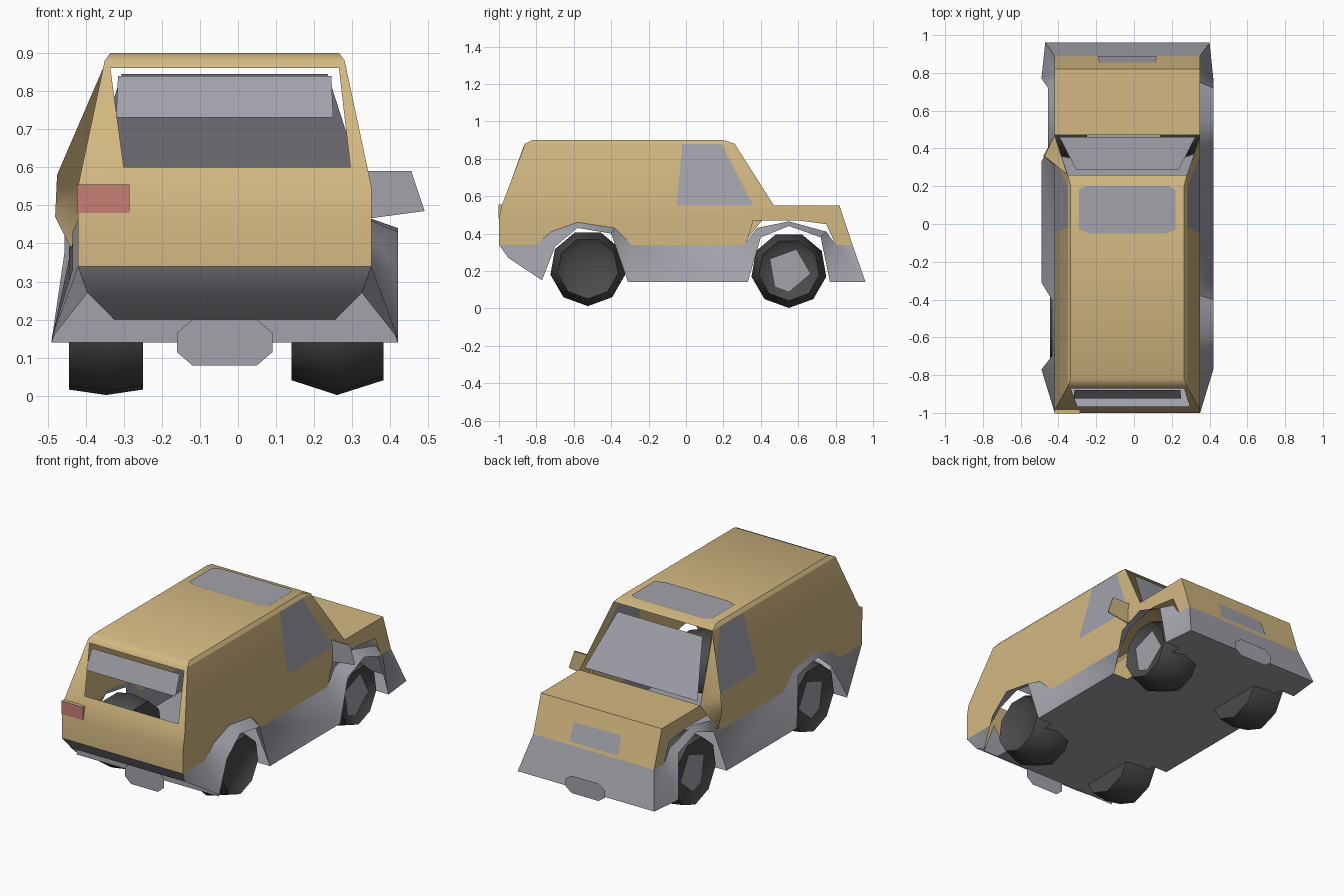
import bpy, bmesh, math
from mathutils import Vector

if "Cube" in bpy.data.objects:
    bpy.data.objects.remove(bpy.data.objects["Cube"], do_unlink=True)


def material(name, colour):
    mat = bpy.data.materials.new(name)
    mat.use_nodes = True
    mat.diffuse_color = (*colour, 1)
    mat.node_tree.nodes["Principled BSDF"].inputs["Base Color"].default_value = (*colour, 1)
    return mat


gold = material("tan gold paint", (.65, .48, .22))
grey = material("blue grey trim", (.36, .36, .405))
dark = material("dark rubber", (.07, .07, .07))
red = material("tail light red", (.59, .21, .18))

MID = -.035            # centre line of the body
HALF = .385            # half width at the belt line
ROOF = .315            # half width at the roof
FLARE = .455           # half width at the sills
SIDES = (1, -1)


def shell(name, polygons, mat):
    """Make an object from polygons given as lists of corner points."""
    bm = bmesh.new()
    for polygon in polygons:
        bm.faces.new([bm.verts.new(p) for p in polygon])
    bmesh.ops.remove_doubles(bm, verts=bm.verts, dist=.001)
    bmesh.ops.recalc_face_normals(bm, faces=bm.faces)
    mesh = bpy.data.meshes.new(name)
    bm.to_mesh(mesh)
    bm.free()
    mesh.materials.append(mat)
    obj = bpy.data.objects.new(name, mesh)
    bpy.context.collection.objects.link(obj)
    bpy.ops.object.select_all(action="DESELECT")
    obj.select_set(True)
    bpy.context.view_layer.objects.active = obj
    bpy.ops.object.shade_smooth_by_angle(angle=math.radians(45))


def across(section):
    """Bridge a centred section of (half width, y, z) from side to side."""
    return [[(MID - a[0], *a[1:]), (MID + a[0], *a[1:]),
             (MID + b[0], *b[1:]), (MID - b[0], *b[1:])]
            for a, b in zip(section, section[1:])]


def on_side(side, half, outline):
    return [(MID + side * half, y, z) for y, z in outline]


def upper(side, low, high):
    """Cabin side panel between the belt line and the roof edge."""
    return (on_side(side, HALF, [(y, .55) for y in low])
            + on_side(side, ROOF, [(y, .88) for y in reversed(high)]))


# Lower edge of the paint, with the two wheel arches, and edge of the trim below
rear_arch = [(-1, .34), (-.8, .34), (-.72, .41), (-.58, .46), (-.38, .43), (-.29, .34)]
front_arch = [(.31, .34), (.38, .43), (.55, .465), (.75, .41), (.8, .34), (.89, .34)]
front_wing = [(.32, .34), (.36, .47), (.6, .47), (.75, .45), (.8, .34), (.89, .34)]
trim = [(-.95, .27), (-.77, .15), (-.7, .33), (-.58, .43), (-.4, .4), (-.31, .14),
        (.33, .14), (.4, .38), (.55, .44), (.72, .38), (.77, .14), (.96, .14)]
belt = [(.82, .55), (.47, .55), (.36, .55), (-.05, .55), (-.985, .55), (-1, .48)]

# Painted body: sides, roof, bonnet and tail
body = []
for side in SIDES:
    body.append(on_side(side, HALF, rear_arch + front_wing + belt))
    body.append(upper(side, (-.985, -.05), (-.86, -.02)))
    body.append(upper(side, (.36, .47), (.19, .26)))
    # slim strip joining roof edge and cabin side
    edge, inset = MID + side * ROOF, MID + side * .3
    body.append([(edge, -.86, .88), (inset, -.82, .9), (inset, .2, .9), (edge, .26, .88)])
    # tail window pillar, broader on the right
    sill = MID + side * (.33 if side > 0 else .265)
    body.append([(edge, -.86, .88), (inset, -.87, .86), (sill, -.965, .6),
                 (MID + side * HALF, -.985, .55)])
body += across([(.3, -.87, .86), (ROOF, -.86, .88), (.3, -.82, .9), (.3, .2, .9),
                (ROOF, .26, .88)])
body += across([(HALF, .47, .55), (HALF, .82, .55), (HALF, .89, .34)])
body += across([(HALF, -1, .34), (HALF, -1, .48), (HALF, -.985, .55), (.33, -.965, .6)])
shell("painted_body", body, gold)

# Glass
for side, label in zip(SIDES, ("left", "right")):
    shell(label + "_side_window", [upper(side, (-.05, .36), (-.02, .19))], grey)
shell("windscreen", across([(.27, .285, .845), (.36, .46, .565)]), grey)
shell("tail_window", across([(.28, -.88, .84), (.285, -.925, .73)]), grey)
sunroof = across([(.22, .2, .904), (.255, .18, .904), (.255, -.03, .904), (.2, -.05, .904)])
shell("sunroof", sunroof, grey)

# Grey lower trim: sills, arch flares and bumpers; the right arches flare less
skirt = []
for side in SIDES:
    top = on_side(side, HALF, rear_arch + front_arch)
    low = []
    for y, z in trim:
        slim = side < 0 and z > .3
        half = (.4 if y < 0 else .42) if slim else FLARE
        low.append((MID + side * half, y, z))
    low[0] = (MID + side * .36, *trim[0])
    low[-1] = (MID + side * .435, *trim[-1])
    skirt += [[a, b, d, c] for a, b, c, d in zip(top, top[1:], low, low[1:])]
    # flap ahead of the rear bumper, hiding the top of the wheel
    skirt.append(on_side(side, FLARE, [(-.77, .14)]) + on_side(side, .2, [(-.77, .14)])
                 + on_side(side, .29, [(-.77, .2)]) + on_side(side, HALF, [(-.77, .33)]))
skirt += across([(HALF, .89, .34), (.435, .96, .14)])
skirt += across([(HALF, -1, .34), (.36, -.95, .27), (.29, -.77, .2), (.2, -.77, .14)])
shell("lower_trim", skirt, grey)

# Floor, slightly narrowed at the wheels
floor = across([(.36, -.77, .14), (.36, -.31, .14)])
floor += across([(FLARE, -.31, .14), (FLARE, .33, .14)])
floor += across([(.36, .33, .14), (.36, .77, .14)])
floor += across([(FLARE, .77, .14), (.435, .96, .14)])
shell("floor", floor, grey)


# Number plates with clipped corners, and the grille
def plate(name, y, low, high):
    h = (high - low) / 3.5
    shell(name, across([(.085, y, low), (.125, y, low + h),
                        (.125, y, high - h), (.085, y, high)]), grey)


plate("tail_plate", -.8, .08, .2)
plate("nose_plate", .967, .11, .21)
shell("grille", across([(.15, .854, .46), (.155, .889, .36)]), grey)

# Tail light on the right corner only, in a painted housing
lens, back = [[(x, y, z) for x, z in ((-.422, .48), (-.285, .48), (-.285, .555), (-.422, .555))]
              for y in (-1.003, -.98)]
shell("tail_light", [lens], red)
shell("tail_light_housing", [[lens[i - 1], lens[i], back[i], back[i - 1]]
                             for i in range(4)], gold)

# Left door mirror: glass faces the tail, painted back faces the nose
for name, y, mat in (("mirror_glass", .36, grey), ("mirror_back", .367, gold)):
    shell(name, [[(.34, y, .465), (.49, y, .485), (.455, y, .59), (.34, y, .59)]], mat)

# Right door mirror, a folded fairing running from the pillar to the wing
tip, foot, wing = (-.475, .36, .58), (-.48, .36, .47), (-.42, .47, .55)
shell("right_mirror_fairing", [[(-.35, .26, .87), tip, wing], [tip, foot, wing],
                               [foot, (-.42, .31, .35), wing]], gold)


# Wheels: faceted tyres turned about the axle, with a grey hub
def wheel(name, x, side, y, z, width, shoulder, hub):
    sides, radius = 9, .205
    profile = [(0, shoulder), (.48, .99), (.97, shoulder), (.85, .62)]

    def ring(offset, scale):
        return [Vector((x + side * offset * width,
                        y + radius * scale * math.sin(math.tau * i / sides),
                        z - radius * scale * math.cos(math.tau * i / sides)))
                for i in range(sides)]

    rings = [ring(*p) for p in profile]
    polygons = [rings[0], rings[-1]]
    for a, b in zip(rings, rings[1:]):
        polygons += [[a[i - 1], a[i], b[i], b[i - 1]] for i in range(sides)]
    shell(name + "_tyre", polygons, dark)
    if hub:
        shell(name + "_hub", [ring(.9, .58)[::2]], grey)


for side, label, inner, width, shoulder in ((1, "left", .14, .25, .8),
                                            (-1, "right", -.25, .2, .92)):
    wheel("front_" + label, inner, side, .55, .205, width, shoulder, True)
    wheel("rear_" + label, inner, side, -.525, .215, width, shoulder, side < 0)
